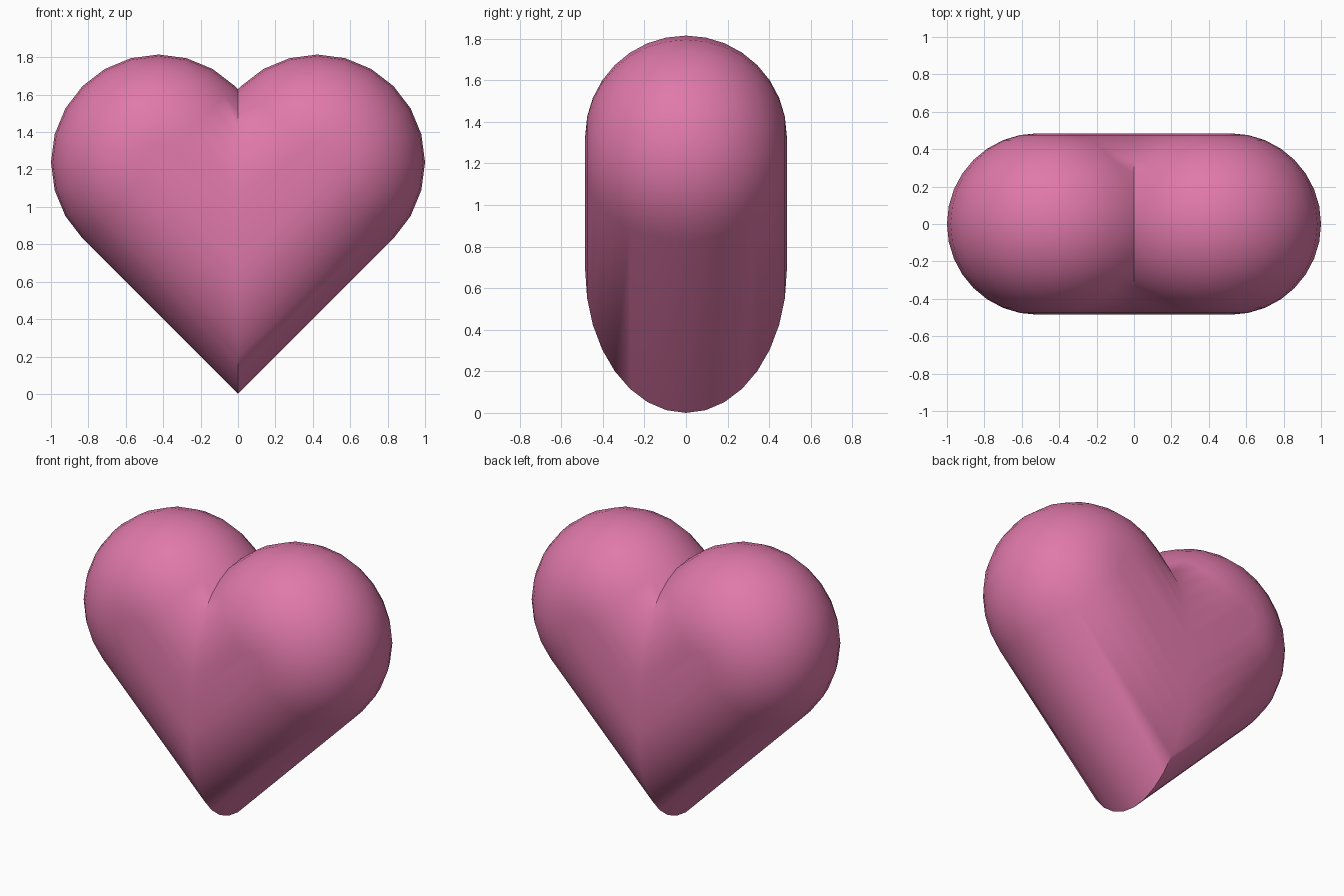
import bpy, bmesh, math

if "Cube" in bpy.data.objects:
    bpy.data.objects.remove(bpy.data.objects["Cube"])

R = 0.576            # lobe radius
CX = 1.0 - R         # lobe centre
K = R * math.sqrt(2)
CZ = CX + K
B = 0.485            # rounding radius = half depth
SEG = 8              # rounding steps per side

# Heart outline: (x, z, outward x, outward z); tip and notch use mitred directions
arc = [math.radians(-45 + 15 * i) for i in range(13)]
right = [(CX + R * math.cos(a), CZ + R * math.sin(a), math.cos(a), math.sin(a)) for a in arc]
left = [(-x, z, -nx, nz) for x, z, nx, nz in reversed(right)]
s2 = math.sqrt(2)
outline = [(0, 0, 0, -s2)] + right + [(0, 2 * K, 0, s2)] + left

# Stack of inset outlines from front to back gives the pillowed body
bm = bmesh.new()
rings = []
for i in range(-SEG, SEG + 1):
    t = math.pi / 2 * i / SEG
    inset = B * (1 - math.cos(t))
    rings.append([bm.verts.new((x - nx * inset, B * math.sin(t), z - nz * inset))
                  for x, z, nx, nz in outline])
n = len(outline)
for a, b in zip(rings, rings[1:]):
    for j in range(n):
        k = (j + 1) % n
        bm.faces.new((a[j], a[k], b[k], b[j]))

# Flat front and back faces
bm.faces.new(rings[0])
bm.faces.new(rings[-1])
bmesh.ops.recalc_face_normals(bm, faces=bm.faces)

mesh = bpy.data.meshes.new("heart")
bm.to_mesh(mesh)
bm.free()
heart = bpy.data.objects.new("heart", mesh)
bpy.context.collection.objects.link(heart)

pink = bpy.data.materials.new("pink")
pink.diffuse_color = (0.74, 0.19, 0.40, 1)
pink.use_nodes = True
pink.node_tree.nodes["Principled BSDF"].inputs["Base Color"].default_value = pink.diffuse_color
mesh.materials.append(pink)

bpy.context.view_layer.objects.active = heart
heart.select_set(True)
bpy.ops.object.shade_smooth_by_angle(angle=math.radians(60))
